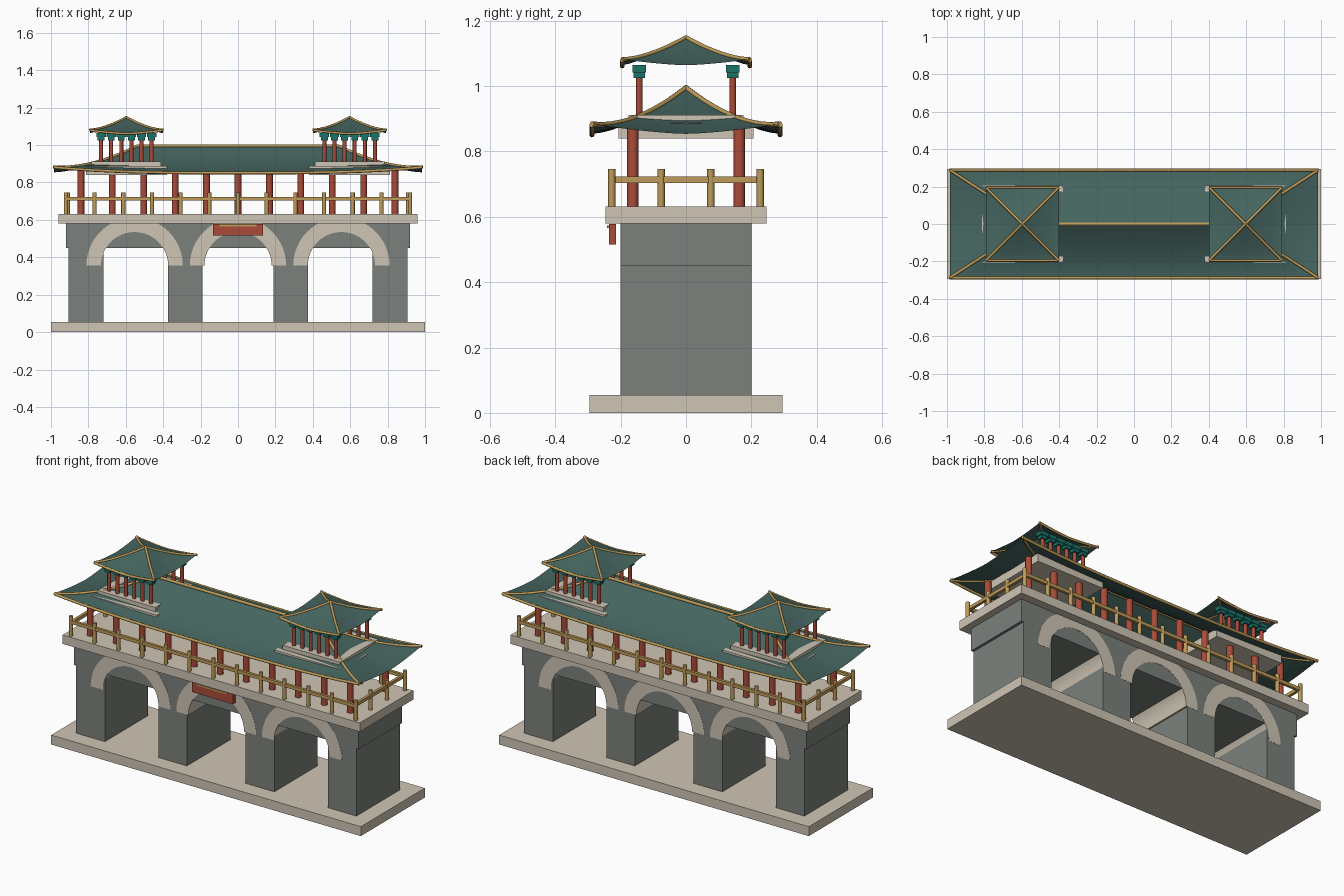
import bpy, bmesh, math
from mathutils import Vector

if "Cube" in bpy.data.objects:
    bpy.data.objects.remove(bpy.data.objects["Cube"])


def material(name, rgb):
    m = bpy.data.materials.new(name)
    m.diffuse_color = (*rgb, 1)
    m.use_nodes = True
    m.node_tree.nodes["Principled BSDF"].inputs["Base Color"].default_value = m.diffuse_color
    return m


STONE = material("pale_stone", (.62, .56, .46))
BRICK = material("grey_brick", (.20, .22, .20))
TILE = material("green_tile", (.06, .13, .115))
GOLD = material("gold_trim", (.52, .33, .10))
RED = material("red_paint", (.40, .07, .04))
TEAL = material("teal_paint", (.01, .17, .14))


def finish(name, bm, mat, smooth=False):
    me = bpy.data.meshes.new(name)
    bmesh.ops.recalc_face_normals(bm, faces=bm.faces)
    bm.to_mesh(me)
    bm.free()
    ob = bpy.data.objects.new(name, me)
    bpy.context.collection.objects.link(ob)
    me.materials.append(mat)
    if smooth:
        bpy.ops.object.select_all(action='DESELECT')
        ob.select_set(True)
        bpy.context.view_layer.objects.active = ob
        bpy.ops.object.shade_smooth_by_angle(angle=math.radians(35))
    return ob


def boxes(name, items, mat):
    """items: (x0, x1, y0, y1, z0, z1)"""
    bm = bmesh.new()
    for x0, x1, y0, y1, z0, z1 in items:
        vs = bmesh.ops.create_cube(bm, size=1)["verts"]
        for v in vs:
            v.co = ((x0 + x1) / 2 + v.co.x * (x1 - x0),
                    (y0 + y1) / 2 + v.co.y * (y1 - y0),
                    (z0 + z1) / 2 + v.co.z * (z1 - z0))
    return finish(name, bm, mat)


def posts(name, spots, r, z0, z1, mat, sides=16):
    bm = bmesh.new()
    for x, y in spots:
        vs = bmesh.ops.create_cone(bm, cap_ends=True, segments=sides, radius1=r,
                                   radius2=r, depth=z1 - z0)["verts"]
        bmesh.ops.translate(bm, verts=vs, vec=(x, y, (z0 + z1) / 2))
    return finish(name, bm, mat, True)


def tubes(name, paths, r, mat):
    cu = bpy.data.curves.new(name, 'CURVE')
    cu.dimensions = '3D'
    cu.bevel_depth = r
    cu.bevel_resolution = 2
    cu.use_fill_caps = True
    for path in paths:
        sp = cu.splines.new('POLY')
        sp.points.add(len(path) - 1)
        for p, co in zip(sp.points, path):
            p.co = (*co, 1)
    ob = bpy.data.objects.new(name, cu)
    bpy.context.collection.objects.link(ob)
    cu.materials.append(mat)
    bpy.ops.object.select_all(action='DESELECT')
    ob.select_set(True)
    bpy.context.view_layer.objects.active = ob
    bpy.ops.object.convert(target='MESH')


def roof(name, cx, hx, hy, ridge, z0, rise, power, lift, r):
    """Concave hipped roof with upturned corners, hip ridges and eave trim."""
    n, m = 10, 24

    def point(side, u, t):
        ex, ey = hx + (ridge - hx) * t, hy * (1 - t)
        z = z0 + rise * t ** power
        if side in (0, 2):
            x, y, q = u * ex, -ey if side == 0 else ey, 3 if ridge else 1.5
        else:
            x, y, q = ex if side == 1 else -ex, u * ey, 1.5
        return Vector((cx + x, y, z + lift * (1 - t) ** 2 * abs(u) ** q))

    bm = bmesh.new()
    for side in range(4):
        g = [[bm.verts.new(point(side, -1 + 2 * i / m, j / n)) for i in range(m + 1)]
             for j in range(n + 1)]
        for j in range(n):
            for i in range(m):
                bm.faces.new((g[j][i], g[j][i + 1], g[j + 1][i + 1], g[j + 1][i]))
    bmesh.ops.remove_doubles(bm, verts=bm.verts, dist=1e-5)
    bmesh.ops.dissolve_degenerate(bm, edges=bm.edges, dist=1e-6)
    finish(name, bm, TILE, True)
    hips = [[point(s, u, j / n) for j in range(n + 1)] for s in (0, 2) for u in (-1, 1)]
    eaves = [[point(s, -1 + 2 * i / m, 0) + Vector((0, 0, -.003)) for i in range(m + 1)]
             for s in (0, 2)]
    tubes(name + "_hip_ridges", hips, r, GOLD)
    tubes(name + "_eave_trim", eaves, r, GOLD)
    if ridge:
        tubes(name + "_top_ridge", [[(cx - ridge, 0, z0 + rise), (cx + ridge, 0, z0 + rise)]],
              r * 1.1, GOLD)


# Base, piers, wall above the openings and deck
boxes("base_slab", [(-1, 1, -.295, .295, 0, .055)], STONE)
boxes("gate_piers", [(a, b, -.2, .2, .055, .45) for a, b in
                     ((-.905, -.72), (-.375, -.19), (.19, .375), (.72, .905))], BRICK)
boxes("upper_wall", [(-.92, .92, -.2, .2, .45, .58)], BRICK)
boxes("deck_slab", [(-.96, .96, -.247, .247, .58, .632)], STONE)

# Half-ring stone arches through the full depth
bm = bmesh.new()
N = 24
for cx in (-.553, 0, .553):
    secs = []
    for i in range(N + 1):
        a = math.pi * i / N
        secs.append([bm.verts.new((cx + r * math.cos(a), y, .355 + r * math.sin(a)))
                     for r, y in ((.18, -.201), (.258, -.201), (.258, .201), (.18, .201))])
    for s, t in zip(secs, secs[1:]):
        for k in range(4):
            bm.faces.new((s[k], s[(k + 1) % 4], t[(k + 1) % 4], t[k]))
    bm.faces.new(secs[0])
    bm.faces.new(secs[-1])
finish("stone_arches", bm, STONE, True)

# Blank hanging board
boxes("sign_board", [(-.133, .133, -.236, -.214, .516, .578)], RED)
boxes("sign_strip", [(-.1, .1, -.241, -.235, .565, .574)], GOLD)

# Gallery columns
posts("gallery_columns", [(.168 * i, y) for i in range(-5, 6) for y in (-.163, .163)],
      .018, .632, .868, RED)

# Railing
spots = [(-.92 + .92 * i / 6, y) for i in range(13) for y in (-.227, .227)]
spots += [(x, y) for x in (-.91, .91) for y in (-.076, .076)]
posts("railing_posts", spots, .011, .632, .747, GOLD, 12)
boxes("railing_bars",
      [(-.92, .92, y - .008, y + .008, .704, .723) for y in (-.227, .227)] +
      [(x - .008, x + .008, -.227, .227, .704, .723) for x in (-.91, .91)], GOLD)

# Main roof
roof("main_roof", 0, .985, .288, .54, .854, .141, 1.6, .03, .008)

# Two small pavilions standing on the roof
for side, cx in (("left", -.597), ("right", .597)):
    boxes(side + "_pavilion_podium",
          [(cx - .217, cx + .217, -.206, .206, .84, .887),
           (cx - .186, cx + .186, -.176, .176, .887, .912)], STONE)
    cols = [(cx + .054 * (i - 2.5), y) for i in range(6) for y in (-.143, .143)]
    posts(side + "_pavilion_columns", cols, .0105, .912, 1.03, RED, 12)
    boxes(side + "_pavilion_brackets",
          [(x - .018, x + .018, y - .017, y + .017, 1.025, 1.042) for x, y in cols] +
          [(x - .025, x + .025, y - .02, y + .02, 1.042, 1.064) for x, y in cols], TEAL)
    roof(side + "_pavilion_roof", cx, .195, .195, 0, 1.064, .085, 1.3, .018, .007)
